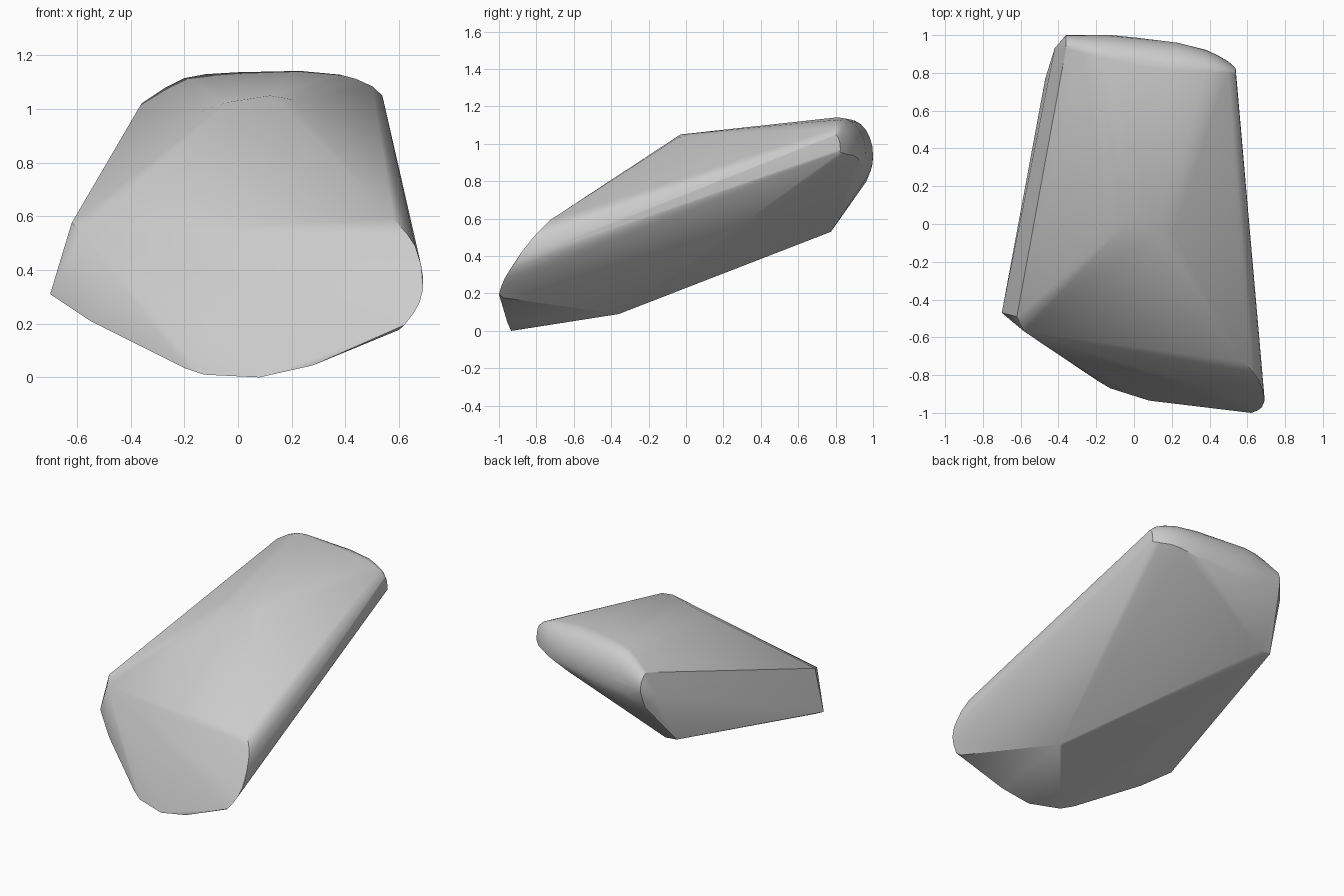
import bpy, bmesh, math

# lower front corners and base
base = [(-0.70, -0.47, 0.31), (-0.55, -0.59, 0.21), (-0.20, -0.825, 0.035),
        (-0.125, -0.87, 0.01), (0.08, -0.935, 0.0), (0.28, -0.955, 0.045),
        (0.31, -0.36, 0.09), (0.285, -0.36, 0.09),
        (-0.47, 0.77, 0.535), (-0.39, 0.775, 0.53)]
# left shoulder and crest
crest = [(-0.58, -0.57, 0.54), (-0.62, -0.49, 0.575), (-0.14, 0.02, 0.99),
         (-0.04, 0.0, 1.025), (0.12, -0.03, 1.05), (0.205, -0.04, 1.035)]
# rounded right front nose
nose = [(0.58, -0.73, 0.59), (0.63, -0.785, 0.535), (0.66, -0.825, 0.49),
        (0.682, -0.88, 0.42), (0.69, -0.91, 0.37), (0.69, -0.94, 0.33),
        (0.677, -0.97, 0.28), (0.655, -0.987, 0.24), (0.62, -1.0, 0.195),
        (0.60, -0.975, 0.177)]


def rim_arc(x, y_top, z_top, y_back, z_back, end, steps=8):
    """Quarter-plus elliptical arc rolling over the back edge."""
    pts = []
    for i in range(steps + 1):
        t = math.radians(end) * i / steps
        pts.append((x, y_top + (y_back - y_top) * math.sin(t),
                    z_back + (z_top - z_back) * math.cos(t)))
    return pts


# rounded back rim, swept left to right
rim = [(-0.42, 0.93, 0.88), (-0.405, 0.945, 0.82), (-0.37, 0.965, 0.80)]
for section in [(-0.36, 0.93, 1.02, 1.0, 0.93, 120), (-0.27, 0.905, 1.08, 1.0, 0.93, 120),
                (-0.20, 0.885, 1.115, 1.0, 0.94, 120), (-0.12, 0.87, 1.13, 1.0, 0.94, 120),
                (0.0, 0.84, 1.137, 0.988, 0.945, 120), (0.23, 0.81, 1.142, 0.96, 0.96, 115),
                (0.38, 0.805, 1.128, 0.922, 0.965, 105), (0.44, 0.80, 1.112, 0.895, 0.965, 100),
                (0.50, 0.80, 1.085, 0.86, 0.965, 100), (0.538, 0.795, 1.05, 0.825, 0.975, 105)]:
    rim += rim_arc(*section)

# one convex boulder wrapped around all the corners
bm = bmesh.new()
for p in base + crest + nose + rim:
    bm.verts.new(p)
res = bmesh.ops.convex_hull(bm, input=bm.verts)
bmesh.ops.delete(bm, geom=[v for v in bm.verts if not v.link_faces], context='VERTS')
bmesh.ops.recalc_face_normals(bm, faces=bm.faces)
mesh = bpy.data.meshes.new("boulder")
bm.to_mesh(mesh)
bm.free()
boulder = bpy.data.objects.new("boulder", mesh)
bpy.context.collection.objects.link(boulder)

# soften the rounded edges only
bpy.context.view_layer.objects.active = boulder
boulder.select_set(True)
bpy.ops.object.shade_smooth_by_angle(angle=math.radians(30))
